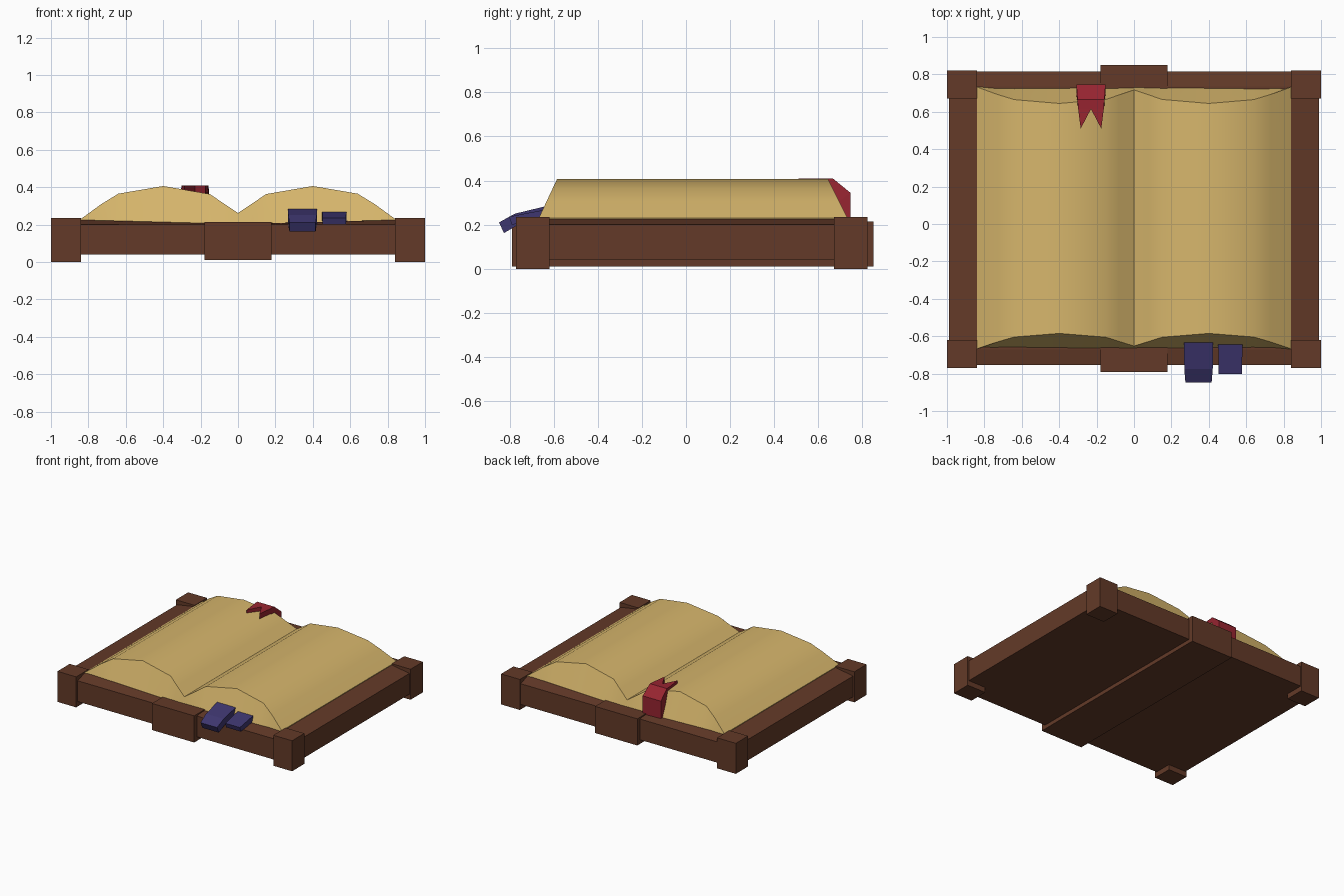
import bpy, bmesh

if "Cube" in bpy.data.objects:
    bpy.data.objects.remove(bpy.data.objects["Cube"])


def material(name, rgb):
    m = bpy.data.materials.new(name)
    m.diffuse_color = (*rgb, 1)
    m.use_nodes = True
    m.node_tree.nodes["Principled BSDF"].inputs["Base Color"].default_value = m.diffuse_color
    return m


LEATHER = material("leather", (0.125, 0.042, 0.021))
PAPER = material("paper", (0.68, 0.47, 0.15))
RED = material("red_ribbon", (0.31, 0.018, 0.03))
BLUE = material("blue_ribbon", (0.048, 0.037, 0.16))


def make(name, verts, faces, mat):
    me = bpy.data.meshes.new(name)
    me.from_pydata(verts, [], faces)
    bm = bmesh.new()
    bm.from_mesh(me)
    bmesh.ops.recalc_face_normals(bm, faces=bm.faces)
    bm.to_mesh(me)
    bm.free()
    ob = bpy.data.objects.new(name, me)
    ob.data.materials.append(mat)
    bpy.context.collection.objects.link(ob)
    return ob


def loft(name, rings, mat):
    """Skin a list of equal-length closed rings and cap both ends."""
    n = len(rings[0])
    verts = [v for r in rings for v in r]
    faces = [(k * n + i, k * n + (i + 1) % n, (k + 1) * n + (i + 1) % n, (k + 1) * n + i)
             for k in range(len(rings) - 1) for i in range(n)]
    faces += [tuple(range(n)), tuple(range(len(verts) - n, len(verts)))]
    return make(name, verts, faces, mat)


def box(name, x0, x1, y0, y1, z0, z1, mat=LEATHER):
    ring = lambda z: [(x0, y0, z), (x1, y0, z), (x1, y1, z), (x0, y1, z)]
    return loft(name, [ring(z0), ring(z1)], mat)


# Cover: slab whose rim rises towards the page block
def rim(x, y0, y1, z, zmid):
    return [(-x, y0, z), (0, y0, zmid), (x, y0, z), (x, y1, z), (0, y1, zmid), (-x, y1, z)]


loft("cover", [rim(0.99, -0.755, 0.815, 0.04, 0.04),
               rim(0.99, -0.755, 0.815, 0.20, 0.20),
               rim(0.84, -0.67, 0.735, 0.225, 0.203)], LEATHER)

# Corner guards
for sx, side in ((-1, "left"), (1, "right")):
    xa, xb = sorted((sx, sx * 0.84))
    box(f"front_{side}_corner", xa, xb, -0.77, -0.62, 0, 0.235)
    box(f"back_{side}_corner", xa, xb, 0.672, 0.822, 0, 0.235)

# Spine: strip underneath plus a cap at each end
box("spine_strip", -0.18, 0.18, -0.66, 0.72, 0.01, 0.06)
box("front_spine_cap", -0.18, 0.18, -0.79, -0.66, 0.01, 0.215)
box("back_spine_cap", -0.18, 0.18, 0.72, 0.85, 0.01, 0.215)

# Pages: two humps meeting at a crease, with sloped ends
half = [(0.84, 0.23), (0.73, 0.31), (0.64, 0.365), (0.4, 0.406),
        (0.15, 0.363), (0.08, 0.315)]
profile = [(-x, z) for x, z in half] + [(0, 0.262)] + half[::-1]
rings = []
for x, z in profile:
    h = max(z - 0.225, 0)
    rings.append([(x, -0.67, 0.19), (x, -0.67 + 0.47 * h, z),
                  (x, 0.735 - 0.5 * h, z), (x, 0.735, 0.19)])
pages = loft("pages", rings, PAPER)
bpy.context.view_layer.objects.active = pages
pages.select_set(True)
bpy.ops.object.shade_smooth_by_angle(angle=0.7)

# Red bookmark: folded over the back edge, forked tail lying on the page
path = [(0.745, 0.70, 0.19, 0.19), (0.745, 0.69, 0.345, 0.30),
        (0.665, 0.64, 0.41, 0.365), (0.615, 0.615, 0.409, 0.37)]
rings = []
for yo, yi, zo, zi in path:
    w = 0.078 - 0.07 * max(0, 0.75 - yo) if zo > 0.2 else 0.078
    rings.append([(-0.23 - w, yo, zo), (-0.23 + w, yo, zo),
                  (-0.23 + w, yi, zi), (-0.23 - w, yi, zi)])
loft("bookmark", rings, RED)
for s, side in ((-1, "left"), (1, "right")):
    tri = lambda z: [(-0.23, 0.615, z), (-0.23 + s * 0.0685, 0.615, z),
                     (-0.23 + s * 0.055, 0.51, z)]
    loft(f"bookmark_{side}_tip", [tri(0.37), tri(0.409)], RED)


# Blue straps hanging over the front edge: outline in y, z with half widths
def strap(name, cx, sections):
    rings = [[(cx - w, yt, zt), (cx + w, yt, zt), (cx + w, yb, zb), (cx - w, yb, zb)]
             for w, yt, zt, yb, zb in sections]
    loft(name, rings, BLUE)


strap("long_strap", 0.345, [(0.078, -0.63, 0.285, -0.62, 0.235),
                            (0.076, -0.775, 0.25, -0.76, 0.20),
                            (0.07, -0.848, 0.21, -0.825, 0.162)])
strap("short_strap", 0.515, [(0.065, -0.645, 0.267, -0.64, 0.222),
                             (0.062, -0.802, 0.236, -0.79, 0.20)])
